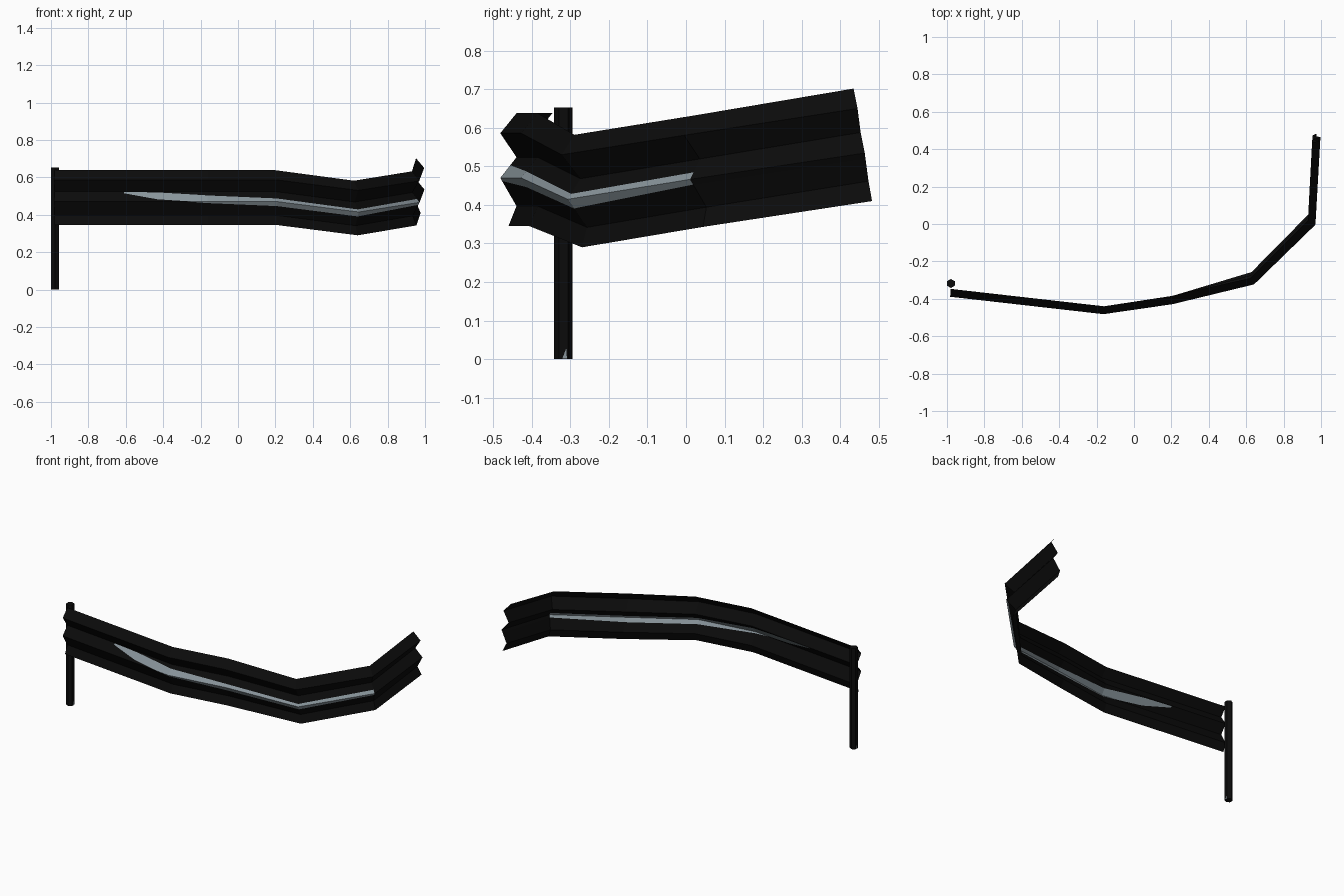
import bpy, bmesh, math
from mathutils import Vector as V

if "Cube" in bpy.data.objects:
    bpy.data.objects.remove(bpy.data.objects["Cube"])


def material(name, rgb):
    m = bpy.data.materials.new(name)
    m.diffuse_color = (*rgb, 1)
    m.use_nodes = True
    m.node_tree.nodes["Principled BSDF"].inputs["Base Color"].default_value = m.diffuse_color
    return m


black = material("black_paint", (0.0033, 0.0033, 0.0033))
grey = material("bare_steel_grey", (0.25, 0.30, 0.33))


def finish(name, bm, mats):
    me = bpy.data.meshes.new(name)
    bm.to_mesh(me)
    bm.free()
    for m in mats:
        me.materials.append(m)
    ob = bpy.data.objects.new(name, me)
    bpy.context.collection.objects.link(ob)
    return ob


# Bent rail: stations of (top back point, bottom back point, outward depth,
# scrape limits on the ridge: upper, middle, lower as fractions of the height)
def left(x):
    y = -0.347 - 0.093 * (x + 0.98) / 0.82
    return (x, y, .638), (x, y, .345), (-.003, -.042)


stations = [
    (*left(-0.98), .41, .43, .576),
    (*left(-0.61), .395, .42, .576),
    (*left(-0.43), .405, .53, .576),
    (*left(-0.25), .44, .57, .576),
    (*left(-0.16), .46, .57, .60),
    ((.20, -.385, .638), (.205, -.385, .345), (.008, -.043), .515, .57, .655),
    ((.62, -.29, .582), (.63, -.25, .29), (.02, -.04), .525, .57, .655),
    ((.93, .02, .632), (.935, .06, .343), (.038, -.032), .51, .57, .62),
    ((.952, .435, .702), (.955, .482, .41), (.043, .002), .51, .57, .62),
]
# Corrugated section: fraction down, depth
corrugation = [(0, 0), (.177, 1), (.39, 0), (.573, 1), (.823, 0), (1, .5)]


def depth(t):
    for (t0, d0), (t1, d1) in zip(corrugation, corrugation[1:]):
        if t <= t1:
            return d0 + (d1 - d0) * (t - t0) / (t1 - t0)


bm = bmesh.new()
rows = []
for top, bottom, out, a, m, b in stations:
    ts = [0, .177, .39, a, m, .573, b, .823, 1]
    top, bottom, out = V(top), V(bottom), V((*out, 0))
    rows.append([bm.verts.new(top.lerp(bottom, t) + out * depth(t)) for t in ts])
for i in range(len(rows) - 1):
    for j in range(8):
        f = bm.faces.new((rows[i][j], rows[i + 1][j], rows[i + 1][j + 1], rows[i][j + 1]))
        f.normal_flip()
        # worn scrape along the lower ridge
        upper = j == 3 and 1 <= i <= 6
        lower = j in (4, 5) and 3 <= i <= 6
        f.material_index = 1 if upper or lower else 0
finish("guard_rail", bm, [black, grey])

# Six sided post
bpy.ops.mesh.primitive_cylinder_add(vertices=6, radius=0.024, depth=0.653,
                                    location=(-0.979, -0.318, 0.3265))
post = bpy.context.object
post.name = "rail_post"
post.data.materials.append(black)

# Small worn chips at the foot of the post
for side in (1, -1):
    bm = bmesh.new()
    x = -0.979 + side * (0.024 * math.cos(math.pi / 6) + 0.0006)
    pts = [(x, -.321, .001), (x, -.309, .001), (x, -.311, .028)]
    bm.faces.new([bm.verts.new(p) for p in (pts if side > 0 else pts[::-1])])
    finish("post_chip", bm, [grey])
